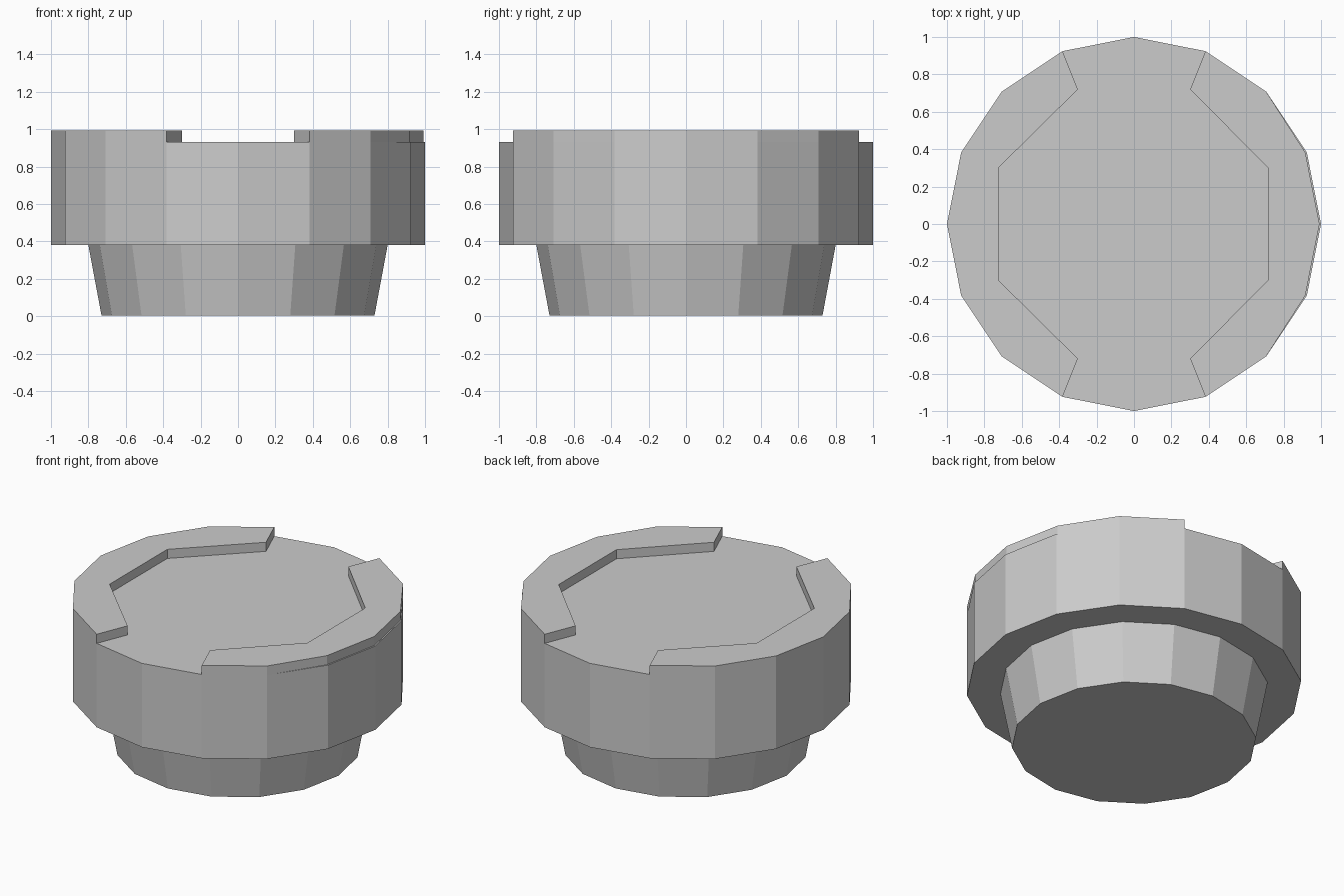
import bpy, bmesh, math

if "Cube" in bpy.data.objects:
    bpy.data.objects.remove(bpy.data.objects["Cube"])

SIDES = 16
grey = bpy.data.materials.new("plain grey")
grey.diffuse_color = (0.6, 0.6, 0.6, 1)
grey.use_nodes = True
grey.node_tree.nodes["Principled BSDF"].inputs["Base Color"].default_value = grey.diffuse_color


def ring(radius, first=0, last=SIDES - 1):
    """Points on the sixteen-sided outline, from step first to step last."""
    step = 2 * math.pi / SIDES
    return [(radius * math.cos(k * step), radius * math.sin(k * step))
            for k in range(first, last + 1)]


def loft(name, low, high, z0, z1, floor=True):
    """Flat-sided solid between two matching outlines."""
    bm = bmesh.new()
    a = [bm.verts.new((x, y, z0)) for x, y in low]
    b = [bm.verts.new((x, y, z1)) for x, y in high]
    n = len(a)
    for i in range(n):
        j = (i + 1) % n
        bm.faces.new((a[i], a[j], b[j], b[i]))
    bm.faces.new(b)
    if floor:
        bm.faces.new(a[::-1])
    mesh = bpy.data.meshes.new(name)
    bm.to_mesh(mesh)
    bm.free()
    mesh.materials.append(grey)
    obj = bpy.data.objects.new(name, mesh)
    bpy.context.collection.objects.link(obj)
    return obj


# Tapered foot and wide drum
loft("foot", ring(0.73), ring(0.80), 0.005, 0.38)
loft("drum", ring(1.0), ring(1.0), 0.38, 0.932)

# Raised side rims, open at front and back; the right one is set in slightly
inner = [(0.30, 0.72), (0.725, 0.30), (0.725, -0.30), (0.30, -0.72)]
outline = ring(1.0, -3, 3) + inner

left = [(-x, y) for x, y in reversed(outline)]
loft("left_rim", left, left, 0.932, 0.992, floor=False)

right = [(x - 0.008 if abs(y) < 0.5 else x, y) for x, y in outline]
loft("right_rim", right, right, 0.932, 0.992, floor=False)
